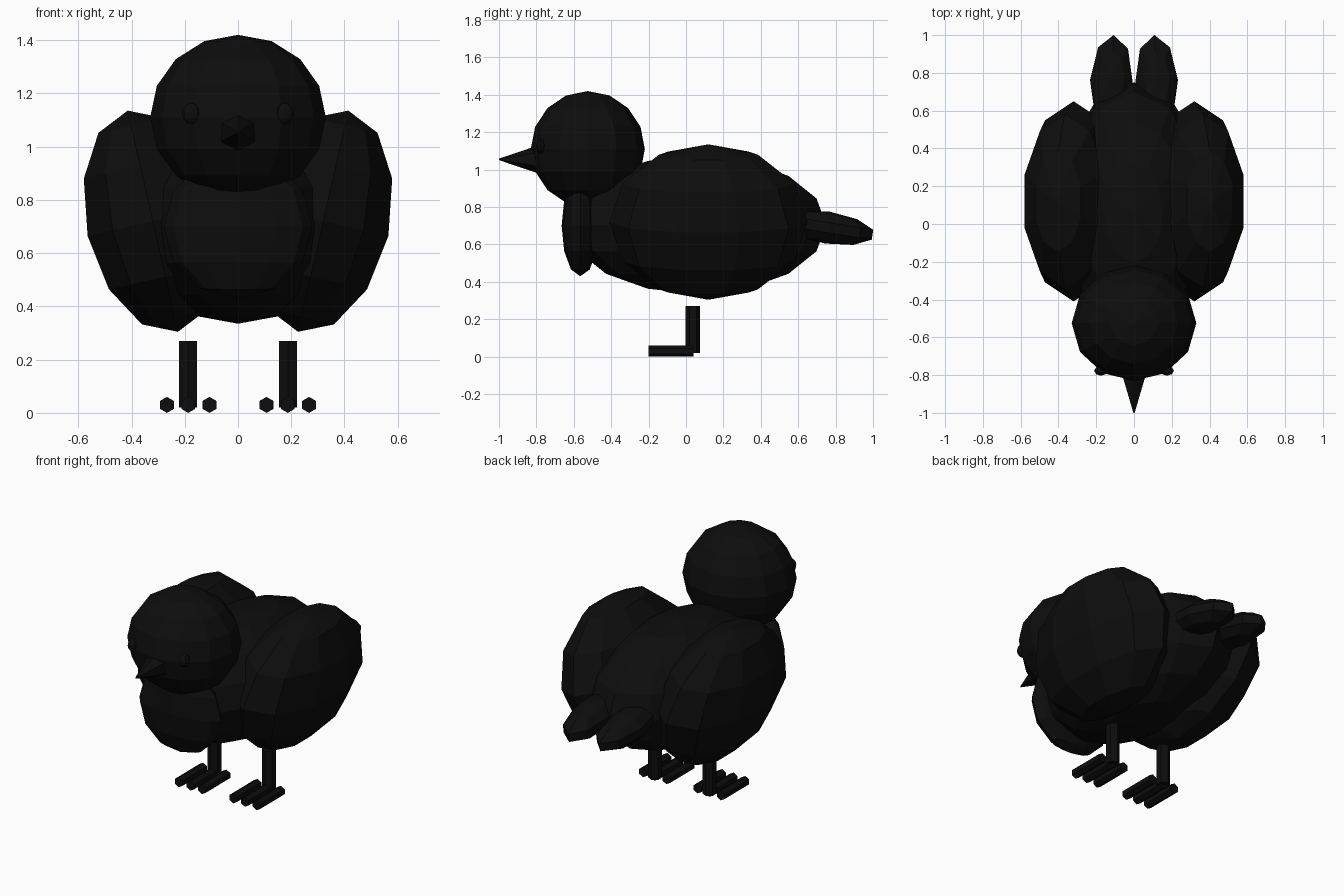
import bpy
from math import radians, pi

cube = bpy.data.objects.get("Cube")
if cube:
    bpy.data.objects.remove(cube, do_unlink=True)

# Single soot-black material
black = bpy.data.materials.new("soot_black")
black.use_nodes = True
colour = (0.004, 0.004, 0.004, 1)
black.diffuse_color = colour
black.node_tree.nodes["Principled BSDF"].inputs["Base Color"].default_value = colour


def finish(name):
    obj = bpy.context.object
    obj.name = name
    obj.data.materials.append(black)
    bpy.ops.object.shade_flat()
    return obj


def ellipsoid(name, loc, size, segments, rings, rot=(0, 0, 0)):
    bpy.ops.mesh.primitive_uv_sphere_add(
        segments=segments, ring_count=rings, radius=1, location=loc,
        rotation=[radians(a) for a in rot])
    bpy.context.object.scale = size
    return finish(name)


def rod(name, loc, radius, length, rot=(0, 0, 0)):
    bpy.ops.mesh.primitive_cylinder_add(
        vertices=6, radius=radius, depth=length, location=loc, rotation=rot)
    return finish(name)


# Body, chest and head
ellipsoid("body", (0, 0.06, 0.705), (0.40, 0.69, 0.37), 12, 8)
ellipsoid("chest", (0, -0.565, 0.70), (0.28, 0.10, 0.27), 12, 6)
ellipsoid("head", (0, -0.525, 1.11), (0.33, 0.305, 0.31), 12, 8)

# Beak, pointing forward
bpy.ops.mesh.primitive_cone_add(
    vertices=6, radius1=0.085, radius2=0.004, depth=0.24,
    location=(0, -0.88, 1.055), rotation=(pi / 2, 0, 0))
finish("beak")

# Paired parts
for side, s in (("left", 1), ("right", -1)):
    ellipsoid(side + "_wing", (s * 0.32, 0.12, 0.72),
              (0.264, 0.53, 0.426), 10, 6, (0, s * 12.8, 0))
    ellipsoid(side + "_tail_feather", (s * 0.12, 0.757, 0.69),
              (0.118, 0.256, 0.086), 8, 5, (-9, 0, s * 3))
    ellipsoid(side + "_eye", (s * 0.175, -0.777, 1.125),
              (0.036, 0.026, 0.04), 8, 6)
    rod(side + "_leg", (s * 0.187, 0.037, 0.145), 0.039, 0.25)
    for i in (-1, 0, 1):
        rod(f"{side}_toe_{i + 2}", (s * 0.187 + i * 0.08, -0.08, 0.03),
            0.03, 0.24, (pi / 2, 0, 0))
